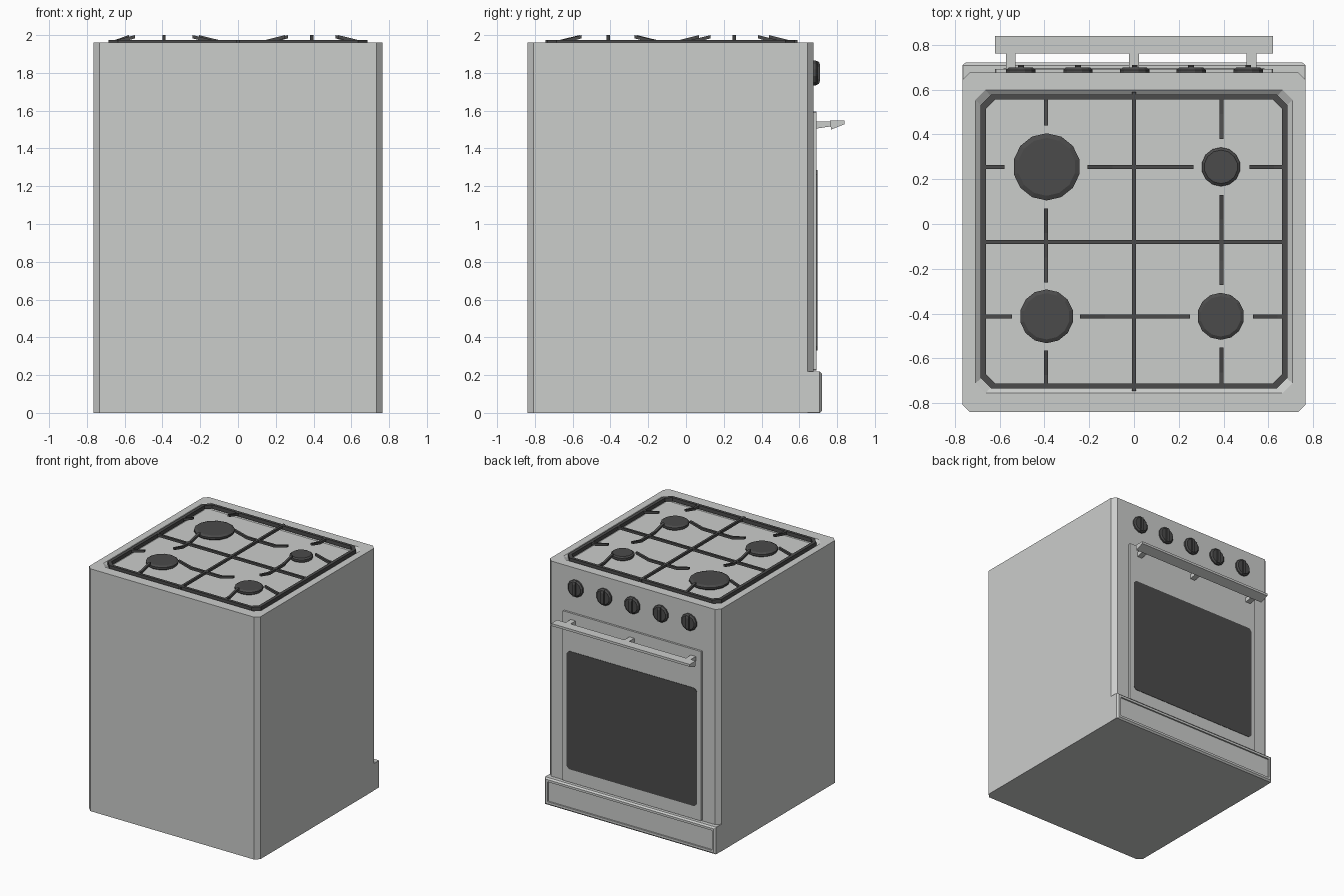
import bpy, bmesh, math

if "Cube" in bpy.data.objects:
    bpy.data.objects.remove(bpy.data.objects["Cube"])

def material(name, rgb):
    m = bpy.data.materials.new(name)
    m.diffuse_color = (*rgb, 1)
    m.use_nodes = True
    m.node_tree.nodes["Principled BSDF"].inputs["Base Color"].default_value = m.diffuse_color
    return m

STEEL = material("light grey steel", (0.60, 0.61, 0.60))
BLACK = material("charcoal black", (0.07, 0.07, 0.07))

def loft(name, rings, mat, closed=False):
    """Skin a list of equal-length point rings; cap the ends unless closed."""
    bm = bmesh.new()
    vs = [[bm.verts.new(p) for p in r] for r in rings]
    n = len(vs[0])
    pairs = list(zip(vs, vs[1:])) + ([(vs[-1], vs[0])] if closed else [])
    for a, b in pairs:
        for i in range(n):
            j = (i + 1) % n
            bm.faces.new((a[i], a[j], b[j], b[i]))
    if not closed:
        bm.faces.new(vs[0])
        bm.faces.new(vs[-1])
    bmesh.ops.recalc_face_normals(bm, faces=bm.faces)
    me = bpy.data.meshes.new(name)
    bm.to_mesh(me)
    bm.free()
    me.materials.append(mat)
    ob = bpy.data.objects.new(name, me)
    bpy.context.collection.objects.link(ob)
    return ob

def rect(hw, lo, hi, c):
    """Rectangle outline with cut corners, centred on the first axis."""
    return [(-hw, lo + c), (-hw + c, lo), (hw - c, lo), (hw, lo + c),
            (hw, hi - c), (hw - c, hi), (-hw + c, hi), (-hw, hi - c)]

def flat(pts, z):      # outline lying in the horizontal plane
    return [(x, y, z) for x, y in pts]

def upright(pts, y):   # outline standing in the x-z plane
    return [(x, y, z) for x, z in pts]

def along_x(pts, x):   # outline standing in the y-z plane
    return [(x, y, z) for y, z in pts]

def circle(cx, cy, r, n):
    return [(cx + r * math.cos(2 * math.pi * (i + .5) / n),
             cy + r * math.sin(2 * math.pi * (i + .5) / n)) for i in range(n)]

# Cabinet with cut corners and a sloped hob recess in the top
outer = rect(.766, -.84, .676, .033)
loft("cabinet", [flat(outer, 0), flat(outer, 1.96),
                 flat(rect(.708, -.755, .598, .045), 1.96),
                 flat(rect(.67, -.72, .56, .04), 1.93)], STEEL)

# Bottom drawer with a sunken front panel
big, edge = rect(.766, 0, .22, .002), rect(.752, .012, .208, .002)
inner = rect(.735, .03, .19, .002)
loft("drawer", [upright(big, .64), upright(big, .708), upright(edge, .72),
                upright(inner, .72), upright(inner, .708)], STEEL)

# Oven door and window
door = rect(.62, .225, 1.595, .004)
loft("oven_door", [upright(door, .67), upright(door, .692)], STEEL)
window = rect(.583, .33, 1.285, .022)
loft("oven_window", [upright(window, .69), upright(window, .695)], BLACK)

# Handle bar and its three brackets
bar = [(.768, 1.5), (.838, 1.528), (.838, 1.547), (.762, 1.547)]
loft("door_handle", [along_x(bar, -.62), along_x(bar, .62)], STEEL)
post = [(.69, 1.505), (.775, 1.518), (.775, 1.543), (.69, 1.543)]
for x in (-.55, 0, .525):
    loft("handle_bracket", [along_x(post, x - .022), along_x(post, x + .022)], STEEL)

# Control knobs with a raised vertical grip
for x in (-.505, -.25, .003, .255, .51):
    loft("knob", [upright(circle(x, 1.8, r, 12), y)
                  for r, y in ((.068, .67), (.068, .688), (.056, .698))], BLACK)
    grip = [(.69, 1.735), (.704, 1.742), (.71, 1.76),
            (.71, 1.84), (.704, 1.858), (.69, 1.865)]
    loft("knob_grip", [along_x(grip, x - .013), along_x(grip, x + .013)], BLACK)

# Burners: short base ring with a bevelled cap
for x, y, r, n in ((-.39, .255, .15, 14), (.388, .255, .087, 14),
                   (-.39, -.412, .12, 14), (.387, -.412, .105, 14)):
    loft("burner", [flat(circle(x, y, s * r, n), z)
                    for s, z in ((.93, 1.928), (1, 1.94), (1, 1.953), (.86, 1.962))], BLACK)

# Pan support frame
LOW, TOP = 1.953, 1.973
out, inn = rect(.686, -.735, .578, .05), rect(.66, -.712, .555, .04)
loft("grate_frame", [flat(out, 1.943), flat(out, TOP), flat(inn, TOP), flat(inn, 1.943)],
     BLACK, closed=True)

def grate_bar(name, axis, pos, profile):
    """Extrude a (distance, height) profile to a thin bar along x or y."""
    def ring(o):
        return upright(profile, pos + o) if axis == 'x' else along_x(profile, pos + o)
    loft(name, [ring(-.009), ring(.009)], BLACK)

def straight(a, b):
    return [(a, LOW), (b, LOW), (b, TOP), (a, TOP)]

def finger(axis, pos, base, tip):
    """Flat bar that bends upward over its last stretch toward a burner."""
    bend = tip - math.copysign(min(.11, abs(tip - base) * .85), tip - base)
    grate_bar("grate_finger", axis, pos,
              [(base, LOW), (base, TOP), (bend, TOP), (tip, 2.0), (tip, 1.983), (bend, LOW)])

# Centre cross
grate_bar("grate_cross", 'y', 0, straight(-.745, .59))
grate_bar("grate_cross", 'x', -.08, straight(-.67, .67))

# Four fingers round each burner: (x, y, reach left, right, up, down)
for x, y, gap in ((-.392, .255, .185), (.39, .255, .125),
                  (-.392, -.412, .152), (.39, -.412, .14)):
    finger('x', y, math.copysign(.67, x), x + math.copysign(gap, x))
    finger('x', y, 0, x - math.copysign(gap, x))
    far = .565 if y > 0 else -.72
    finger('y', x, far, y + math.copysign(gap, y))
    finger('y', x, -.08, y - math.copysign(gap, y))
